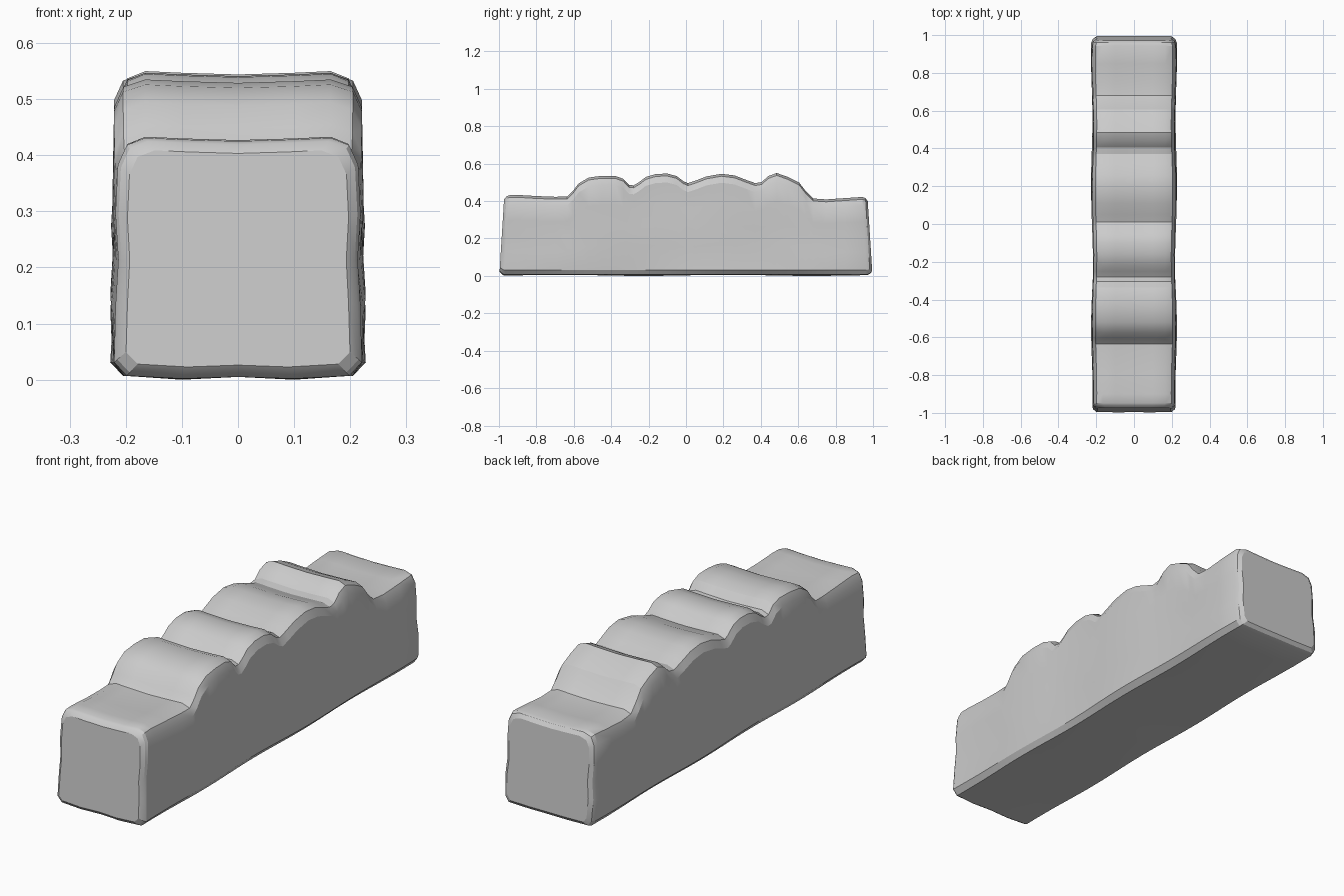
import bpy, bmesh, math

if "Cube" in bpy.data.objects:
    bpy.data.objects.remove(bpy.data.objects["Cube"])

# Side outline of the top: (y, height)
TOP = [(-.96, .432), (-.9, .434), (-.8, .428), (-.7, .424), (-.635, .425),
       (-.605, .455), (-.575, .495), (-.52, .527), (-.45, .536), (-.38, .536), (-.335, .52),
       (-.305, .488), (-.28, .485), (-.25, .503), (-.215, .53), (-.16, .546), (-.1, .548),
       (-.05, .535), (-.015, .508), (.01, .497), (.05, .51), (.11, .533), (.19, .547),
       (.26, .538), (.32, .515), (.37, .497), (.405, .503), (.44, .535), (.485, .551),
       (.545, .53), (.605, .5), (.64, .455), (.68, .415), (.75, .41), (.85, .417), (.955, .423)]


def section(y, h, inset=0.0):
    """Closed, softly chamfered cross-section with a slight hand-carved wobble."""
    w = .217 + .004 * math.sin(9 * y)
    half = [(.1, h), (.165, h + .003), (w - .016, h - .01), (w, h - .045)]
    half += [(w + .004 * math.sin(14 * t + 4 * y) + .004 * (1 - t), .035 + t * (h - .1))
             for t in (.8, .55, .3, .0)]
    half += [(w - .016, .011), (.1, .007 + .003 * math.sin(7 * y))]
    pts = [(0, h - .003)] + half + [(0, .009)] + [(-x, z) for x, z in reversed(half)]
    mid = h / 2
    kx, kz = 1 - inset / .22, 1 - inset / mid
    end = math.copysign(.012, y) if abs(y) > .9 else 0
    return [(x * kx, y + end * (1 - 2 * z / h), mid + (z - mid) * kz) for x, z in pts]


# Bar with four rounded humps, lofted from front to back
stations = [section(-.985, .432, .022)] + [section(-.972, .432, .006)]
stations += [section(y, h) for y, h in TOP]
stations += [section(.972, .423, .006), section(.984, .423, .022)]
bm = bmesh.new()
rings = [[bm.verts.new(p) for p in s] for s in stations]
for a, b in zip(rings, rings[1:]):
    n = len(a)
    for i in range(n):
        bm.faces.new((a[i], a[(i + 1) % n], b[(i + 1) % n], b[i]))
bm.faces.new(rings[0])
bm.faces.new(rings[-1])
bmesh.ops.recalc_face_normals(bm, faces=bm.faces)

# Stand the bar on the ground
low = min(v.co.z for v in bm.verts)
bmesh.ops.translate(bm, verts=bm.verts, vec=(0, 0, -low))
mesh = bpy.data.meshes.new("humped_bar")
bm.to_mesh(mesh)
bm.free()
bar = bpy.data.objects.new("humped_bar", mesh)
bpy.context.collection.objects.link(bar)
bpy.context.view_layer.objects.active = bar
bar.select_set(True)
bpy.ops.object.shade_smooth_by_angle(angle=math.radians(25))
